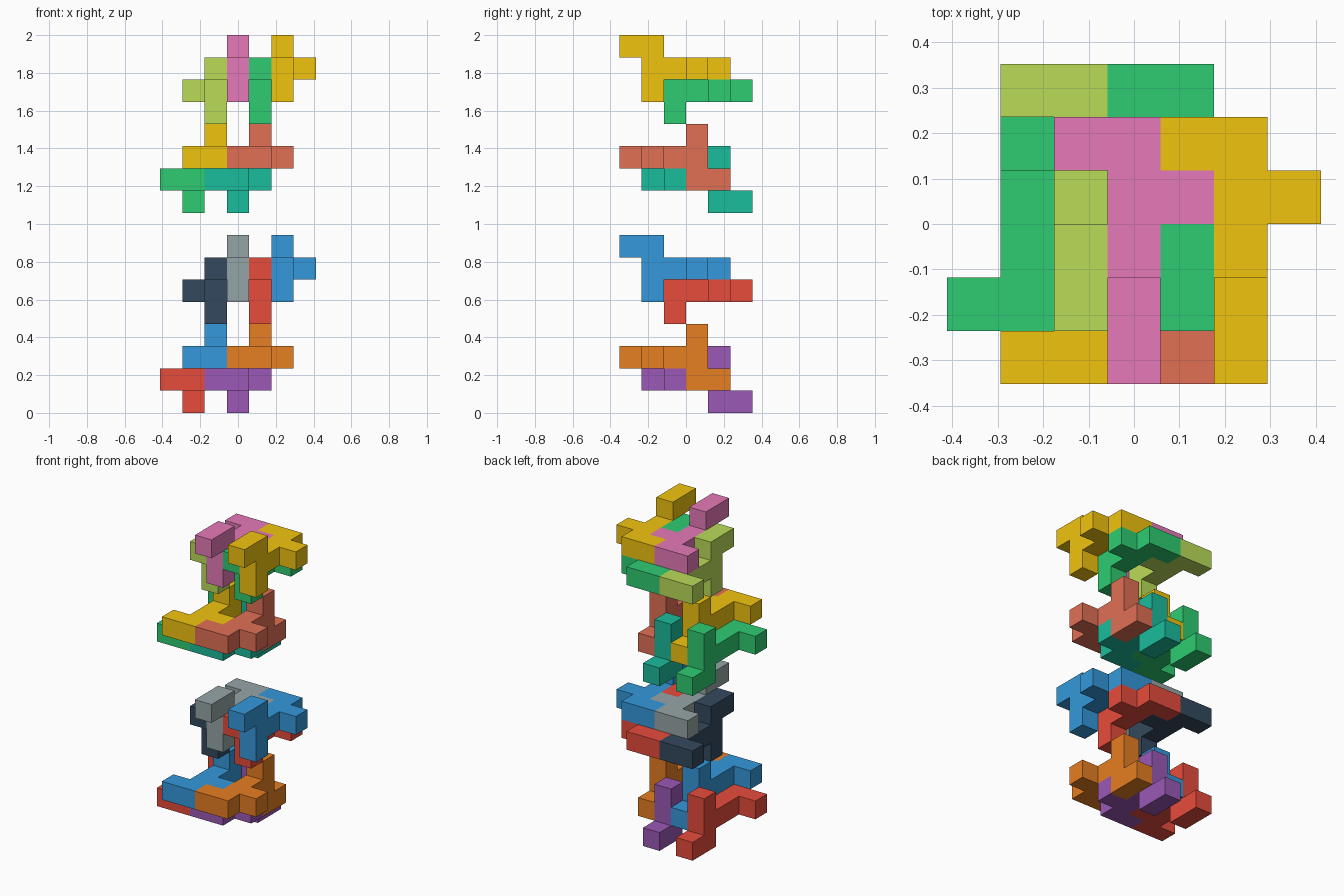
import bpy, bmesh
from mathutils import Vector

if "Cube" in bpy.data.objects:
    bpy.data.objects.remove(bpy.data.objects["Cube"])

U = 2 / 17  # edge of one cube; the model is 17 cubes tall

# Nine-cube piece: spine of four, upright cross at its front, a nose and two side arms
PIECE = [(0, 0, 0), (0, 1, 0), (0, 2, 0), (0, 3, 0),
         (0, 0, 1), (0, 0, -1), (0, -1, 1),
         (-1, 3, 0), (1, 2, 0)]

AXES = [Vector(a) for a in ((1, 0, 0), (0, 1, 0), (0, 0, 1))]


def linear(hex_code):
    vals = [int(hex_code[i:i + 2], 16) / 255 for i in (0, 2, 4)]
    return [v / 12.92 if v < 0.04 else ((v + 0.055) / 1.055) ** 2.4 for v in vals] + [1]


def material(hex_code):
    mat = bpy.data.materials.get(hex_code) or bpy.data.materials.new(hex_code)
    mat.diffuse_color = linear(hex_code)
    mat.use_nodes = True
    mat.node_tree.nodes["Principled BSDF"].inputs["Base Color"].default_value = mat.diffuse_color
    return mat


def add_piece(name, origin, flipped, colour):
    """Outer skin of one piece; flipped turns it half a turn about x."""
    s = -1 if flipped else 1
    cells = {(origin[0] + x, origin[1] + s * y, origin[2] + s * z) for x, y, z in PIECE}
    bm = bmesh.new()
    for cell in sorted(cells):
        centre = Vector(cell)
        for i in range(3):
            for sign in (1, -1):
                n = AXES[i] * sign
                if tuple(int(round(c)) for c in centre + n) in cells:
                    continue
                a, b = AXES[(i + 1) % 3] * sign, AXES[(i + 2) % 3]
                corners = [(-1, -1), (1, -1), (1, 1), (-1, 1)]
                bm.faces.new([bm.verts.new((centre + (n + a * p + b * q) / 2) * U)
                              for p, q in corners])
    bmesh.ops.remove_doubles(bm, verts=bm.verts, dist=U / 100)
    bmesh.ops.dissolve_limit(bm, angle_limit=0.01, verts=bm.verts, edges=bm.edges)
    bmesh.ops.recalc_face_normals(bm, faces=bm.faces)
    mesh = bpy.data.meshes.new(name)
    bm.to_mesh(mesh)
    bm.free()
    mesh.materials.append(material(colour))
    bpy.context.collection.objects.link(bpy.data.objects.new(name, mesh))


# Part, spine start (column, row, layer), flipped, colour in lower and upper stack
PARTS = [
    ("base_left", (1, 4, 1), True, "e74c3c", "2ecc71"),
    ("base_right", (3, 4, 1), True, "9b59b6", "1abc9c"),
    ("post_left", (2, 3, 2), True, "3498db", "f1c40f"),
    ("post_right", (4, 3, 2), True, "e67e22", "e17055"),
    ("beam_left", (2, 2, 5), False, "34495e", "badc58"),
    ("beam_right", (4, 2, 5), False, "e74c3c", "2ecc71"),
    ("cap_left", (3, 1, 6), False, "95a5a6", "e67ab8"),
    ("cap_right", (5, 1, 6), False, "3498db", "f1c40f"),
]

# Two identical stacks, the upper one nine layers higher
for name, (col, row, layer), flipped, low, high in PARTS:
    for stack, lift, colour in (("lower", 0, low), ("upper", 9, high)):
        add_piece(f"{stack}_{name}", (col - 3, row - 2.5, layer + lift + 0.5), flipped, colour)
